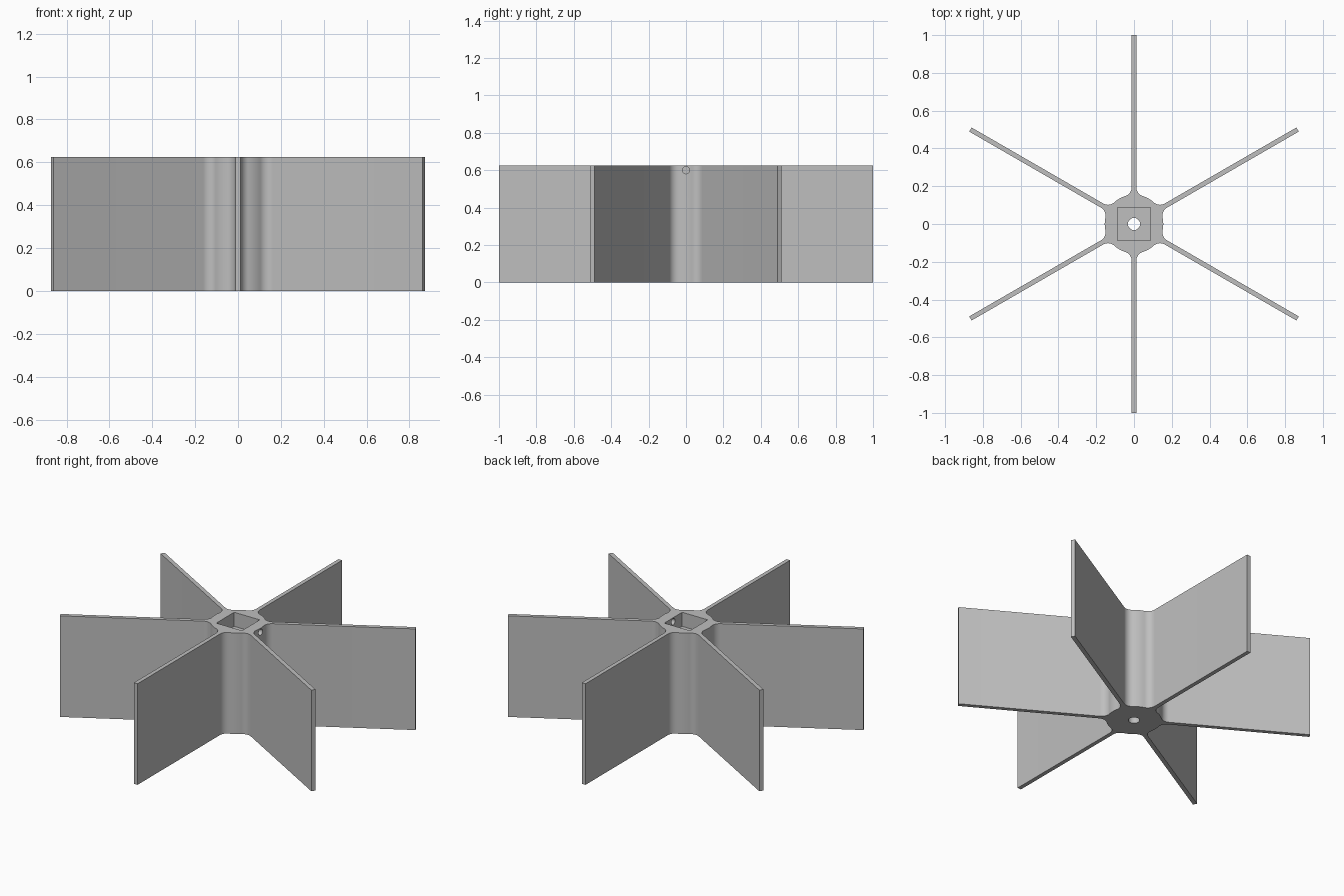
import bpy, bmesh, math
from mathutils import Matrix, Vector

if "Cube" in bpy.data.objects:
    bpy.data.objects.remove(bpy.data.objects["Cube"], do_unlink=True)

HEIGHT = 0.625
BLADES = 6
HALF = 0.0125         # half blade thickness
HUB = 0.155           # hub radius
FILLET = 0.05         # blade root radius
POCKET = 0.175        # square socket width
DEPTH = 0.087         # square socket depth
STEPS = 12

grey = bpy.data.materials.new("plain grey")
grey.use_nodes = True
colour = (0.52, 0.52, 0.52, 1)
grey.diffuse_color = colour
grey.node_tree.nodes["Principled BSDF"].inputs["Base Color"].default_value = colour


def add_object(name, bm):
    bmesh.ops.recalc_face_normals(bm, faces=bm.faces)
    mesh = bpy.data.meshes.new(name)
    bm.to_mesh(mesh)
    bm.free()
    mesh.materials.append(grey)
    obj = bpy.data.objects.new(name, mesh)
    bpy.context.collection.objects.link(obj)
    return obj


def cylinder(name, radius, length, matrix):
    bm = bmesh.new()
    bmesh.ops.create_cone(bm, cap_ends=True, segments=40, radius1=radius,
                          radius2=radius, depth=length, matrix=matrix)
    return add_object(name, bm)


def arc(cx, cy, radius, start, end, steps):
    return [Vector((cx + radius * math.cos(a), cy + radius * math.sin(a), 0))
            for a in (start + (end - start) * i / steps for i in range(steps + 1))]


# One sector of the outline: blade tip, root fillet, hub arc, next root fillet
off = HALF + FILLET
along = math.sqrt((HUB + FILLET) ** 2 - off ** 2)
lean = math.atan2(off, along)
pitch = 2 * math.pi / BLADES
root = arc(along, off, FILLET, -math.pi / 2, lean - math.pi, STEPS)
hub = arc(0, 0, HUB, lean, pitch - lean, 6)
mirror = Matrix.Rotation(pitch, 3, "Z") @ Matrix.Diagonal((1, -1, 1))
next_root = [mirror @ p for p in reversed(root)]
tip = [Vector((1, -HALF, 0)), Vector((1, HALF, 0))]
sector = tip + root + hub[1:-1] + next_root

# Wheel: the sector repeated around the axis and extruded upward
bm = bmesh.new()
outline = []
for i in range(BLADES):
    turn = Matrix.Rotation(math.pi / 6 + i * pitch, 3, "Z")
    outline += [bm.verts.new(turn @ p) for p in sector]
base = bm.faces.new(outline)
top = bmesh.ops.extrude_face_region(bm, geom=[base])
bmesh.ops.translate(bm, vec=(0, 0, HEIGHT),
                    verts=[v for v in top["geom"] if isinstance(v, bmesh.types.BMVert)])
wheel = add_object("paddle_wheel", bm)

# Cutters: square socket, axle bore, set screw hole
bm = bmesh.new()
bmesh.ops.create_cube(bm, size=1, matrix=Matrix.Translation((0, 0, HEIGHT))
                      @ Matrix.Diagonal((POCKET, POCKET, 2 * DEPTH, 1)))
cutters = [
    add_object("socket_cutter", bm),
    cylinder("bore_cutter", 0.032, 2, Matrix.Translation((0, 0, HEIGHT / 2))),
    cylinder("screw_cutter", 0.019, 0.2, Matrix.Translation((0.15, 0, 0.6))
             @ Matrix.Rotation(math.pi / 2, 4, "Y")),
]

bpy.ops.object.select_all(action="DESELECT")
wheel.select_set(True)
bpy.context.view_layer.objects.active = wheel
for cutter in cutters:
    cutter.hide_render = True
    cut = wheel.modifiers.new(cutter.name, "BOOLEAN")
    cut.operation = "DIFFERENCE"
    cut.solver = "EXACT"
    cut.object = cutter
    bpy.ops.object.modifier_apply(modifier=cut.name)
    bpy.data.objects.remove(cutter, do_unlink=True)

bpy.ops.object.shade_smooth_by_angle(angle=math.radians(30))
